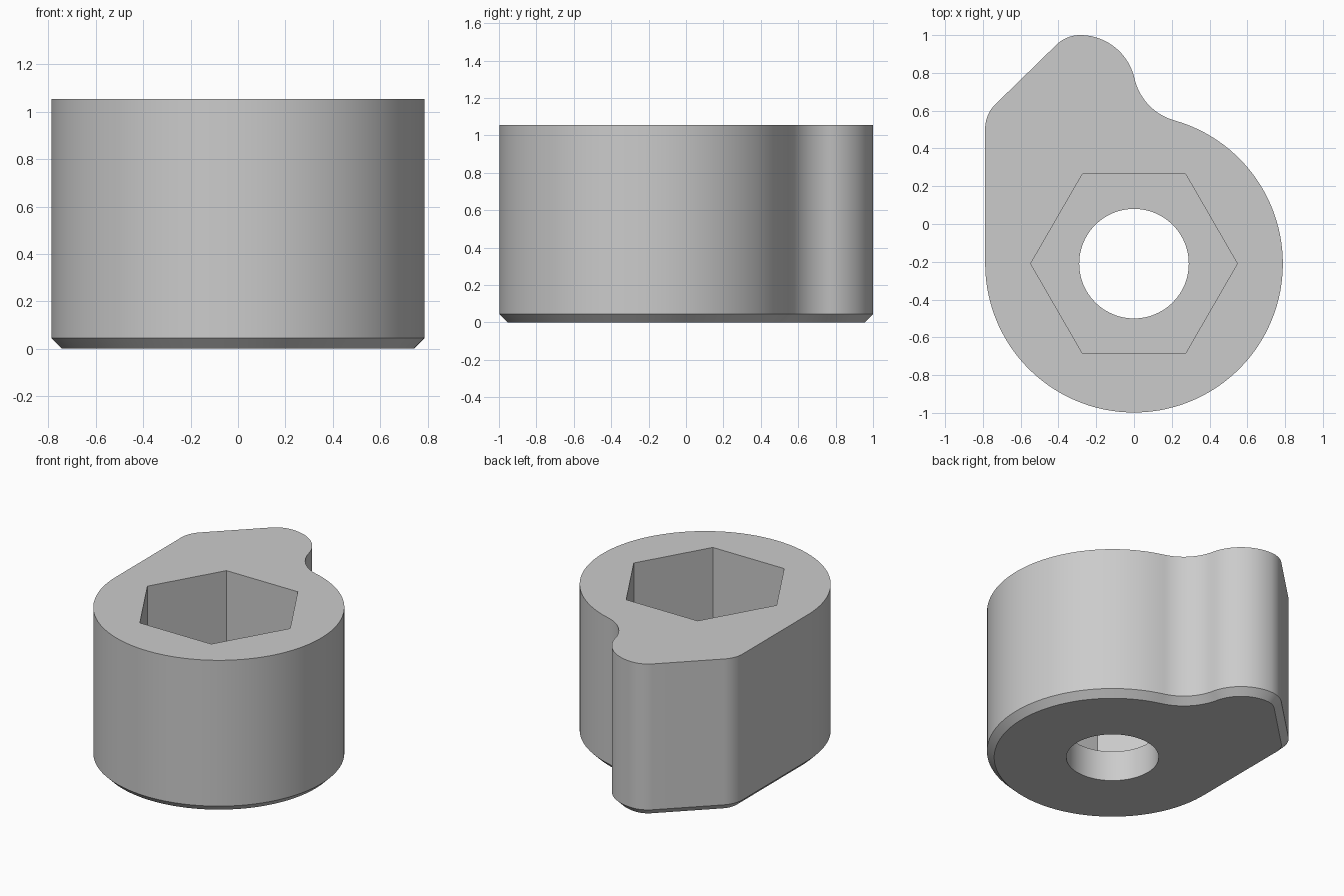
import bpy, bmesh
from math import cos, sin, radians, degrees, atan2, hypot, acos, pi
from mathutils import Vector

cube = bpy.data.objects.get("Cube")
if cube:
    bpy.data.objects.remove(cube, do_unlink=True)

HEIGHT, CHAMFER, LEDGE = 1.055, 0.045, 0.21
MAIN, R_MAIN = Vector((0, -0.21)), 0.788
LOBE, R_LOBE = Vector((-0.285, 0.705)), 0.295
R_NECK, R_CORNER = 0.3, 0.18

grey = bpy.data.materials.new("plain grey")
grey.use_nodes = True
colour = (0.6, 0.6, 0.6, 1)
grey.diffuse_color = colour
grey.node_tree.nodes["Principled BSDF"].inputs["Base Color"].default_value = colour


def arc(centre, radius, start, end, side=1):
    """Points with outward normals; side is -1 on a hollow arc."""
    steps = max(8, int(abs(end - start) / 3))
    out = []
    for i in range(steps + 1):
        a = radians(start + (end - start) * i / steps)
        d = Vector((cos(a), sin(a)))
        out.append((centre + d * radius, d * side))
    return out


def heading(a, b):
    return degrees(atan2(b.y - a.y, b.x - a.x))


# Neck circle touching both the round body and the lobe
gap = LOBE - MAIN
d, ra, rb = gap.length, R_MAIN + R_NECK, R_LOBE + R_NECK
turn = acos((ra * ra + d * d - rb * rb) / (2 * ra * d))
angle = atan2(gap.y, gap.x) - turn
neck = MAIN + Vector((cos(angle), sin(angle))) * ra

# Outline, counter-clockwise from the left side
outline = arc(MAIN, R_MAIN, -180, heading(MAIN, neck))
outline += arc(neck, R_NECK, heading(neck, MAIN), heading(neck, LOBE) - 360
               if heading(neck, LOBE) > 0 else heading(neck, LOBE), -1)[1:]
outline += arc(LOBE, R_LOBE, heading(LOBE, neck), 90)[1:]
outline += arc(Vector((LOBE.x, 1 - R_CORNER)), R_CORNER, 90, 135)[1:]
outline += arc(Vector((-R_MAIN + R_CORNER, 0.505)), R_CORNER, 135, 180)


def loft(name, loops):
    """Closed solid through a stack of matching loops."""
    bm = bmesh.new()
    rings = [[bm.verts.new(p) for p in loop] for loop in loops]
    for low, high in zip(rings, rings[1:]):
        for i in range(len(low)):
            j = (i + 1) % len(low)
            bm.faces.new((low[i], low[j], high[j], high[i]))
    bm.faces.new(rings[0][::-1])
    bm.faces.new(rings[-1])
    mesh = bpy.data.meshes.new(name)
    bm.to_mesh(mesh)
    bm.free()
    mesh.materials.append(grey)
    ob = bpy.data.objects.new(name, mesh)
    bpy.context.collection.objects.link(ob)
    return ob


def prism(name, radius, sides, z0, z1):
    ring = [MAIN + Vector((cos(2 * pi * i / sides), sin(2 * pi * i / sides))) * radius
            for i in range(sides)]
    return loft(name, [[(p.x, p.y, z) for p in ring] for z in (z0, z1)])


# Cam-shaped body with a chamfered foot
body = loft("cam_body", [
    [(*(p - n * inset), z) for p, n in outline]
    for inset, z in ((CHAMFER, 0), (0, CHAMFER), (0, HEIGHT))])

# Hexagonal socket and round through hole
bpy.context.view_layer.objects.active = body
body.select_set(True)
for cutter in (prism("hex_socket", 0.547, 6, LEDGE, HEIGHT + 0.2),
               prism("round_hole", 0.29, 96, -0.2, LEDGE + 0.1)):
    cutter.hide_render = True
    cut = body.modifiers.new(cutter.name, "BOOLEAN")
    cut.operation, cut.solver, cut.object = "DIFFERENCE", "EXACT", cutter
    bpy.ops.object.modifier_apply(modifier=cut.name)
    bpy.data.objects.remove(cutter, do_unlink=True)

bpy.ops.object.shade_smooth_by_angle(angle=radians(25))
